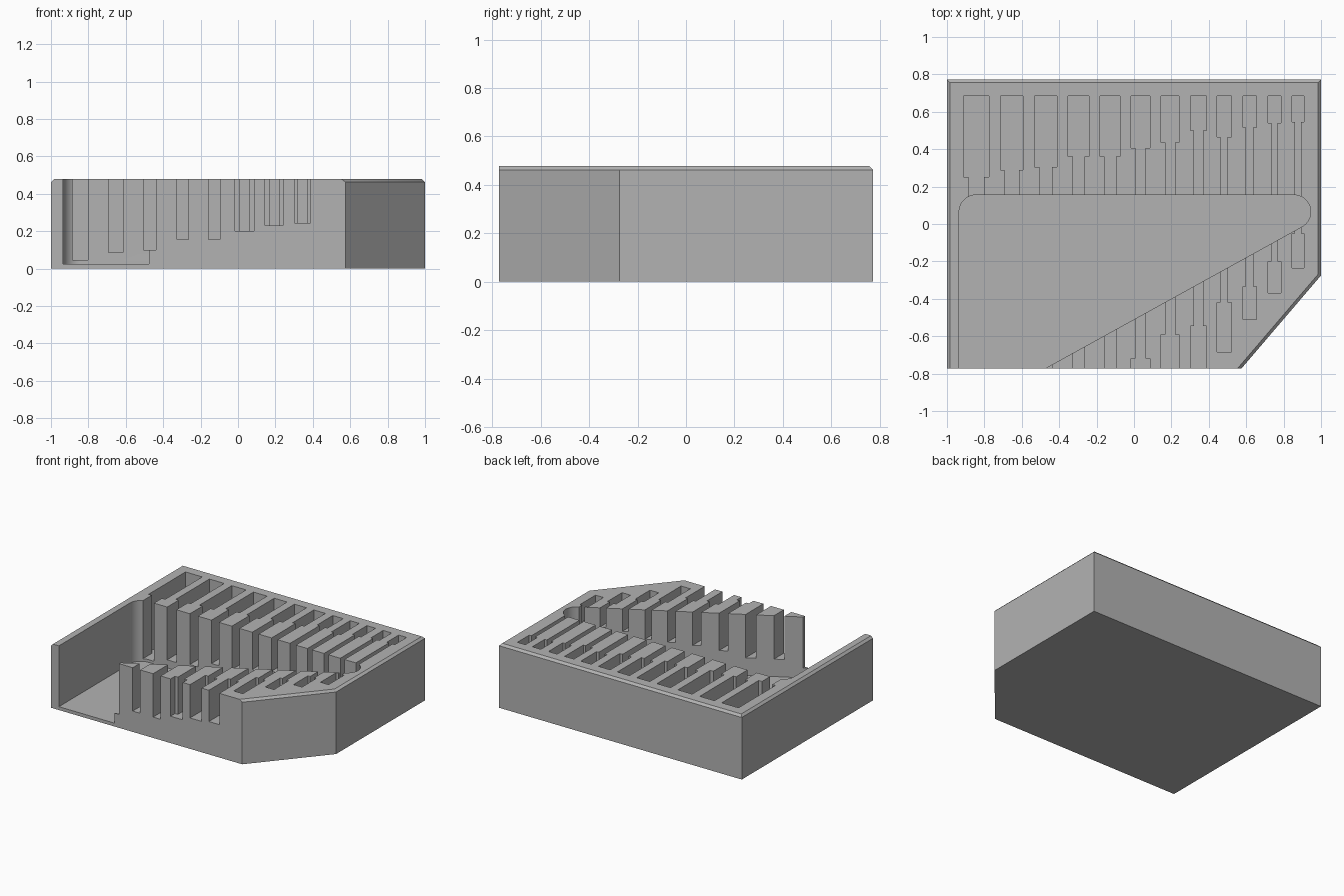
import bpy
import bmesh
import math

HEIGHT, FRONT, BACK = 0.478, -0.772, 0.772
OPEN = -0.9        # slots with this end run out through the front wall
SLOT_BACK = 0.685

if "Cube" in bpy.data.objects:
    bpy.data.objects.remove(bpy.data.objects["Cube"])

grey = bpy.data.materials.new("plain_grey")
grey.use_nodes = True
colour = (0.45, 0.45, 0.45, 1)
grey.diffuse_color = colour
grey.node_tree.nodes["Principled BSDF"].inputs["Base Color"].default_value = colour


def add_prism(bm, outline, z0, z1):
    """Extrude a closed outline from z0 to z1."""
    base = bm.faces.new([bm.verts.new((x, y, z0)) for x, y in outline])
    moved = bmesh.ops.extrude_face_region(bm, geom=[base], use_keep_orig=True)["geom"]
    for v in moved:
        if isinstance(v, bmesh.types.BMVert):
            v.co.z = z1


def make_object(name, bm):
    bmesh.ops.recalc_face_normals(bm, faces=bm.faces)
    mesh = bpy.data.meshes.new(name)
    bm.to_mesh(mesh)
    bm.free()
    mesh.materials.append(grey)
    obj = bpy.data.objects.new(name, mesh)
    bpy.context.collection.objects.link(obj)
    return obj


def arc(cx, cy, r, start, end, steps=20):
    angles = [math.radians(start + (end - start) * i / steps) for i in range(steps + 1)]
    return [(cx + r * math.cos(a), cy + r * math.sin(a)) for a in angles]


def cut(target, cutter):
    cutter.hide_render = True
    mod = target.modifiers.new("cut", 'BOOLEAN')
    mod.operation, mod.solver, mod.object = 'DIFFERENCE', 'EXACT', cutter
    bpy.context.view_layer.objects.active = target
    bpy.ops.object.modifier_apply(modifier=mod.name)
    bpy.data.objects.remove(cutter)


# Block with one clipped corner, chamfered on every top edge but the front
bm = bmesh.new()
add_prism(bm, [(-1, FRONT), (0.575, FRONT), (1, -0.275), (1, BACK), (-1, BACK)], 0, HEIGHT)
rim = [e for e in bm.edges
       if all(v.co.z > HEIGHT - 0.01 for v in e.verts)
       and not all(v.co.y < FRONT + 0.01 for v in e.verts)]
bmesh.ops.recalc_face_normals(bm, faces=bm.faces)
bmesh.ops.bevel(bm, geom=rim, offset=0.016, segments=1, affect='EDGES')
holder = make_object("holder_block", bm)

# Wedge-shaped hand pocket, open at the front
bm = bmesh.new()
slope = math.degrees(math.atan2(0.758, 1.373))
outline = [(-0.935, -0.9), (-0.707, -0.9)]
outline += arc(0.855, 0.065, 0.09, slope - 90, 90)
outline += arc(-0.845, 0.065, 0.09, 90, 180)
add_prism(bm, outline, 0.025, 0.6)
cut(holder, make_object("pocket_cutter", bm))

# Slots: centre x, wide half, narrow half, back shoulder y, front shoulder y, front end y, floor z
slots = [
    (-0.843, 0.069, 0.042, 0.25, None, OPEN, 0.045),
    (-0.654, 0.061, 0.038, 0.29, None, OPEN, 0.085),
    (-0.472, 0.059, 0.033, 0.305, None, OPEN, 0.1),
    (-0.296, 0.056, 0.031, 0.36, None, OPEN, 0.155),
    (-0.128, 0.053, 0.031, 0.36, None, OPEN, 0.155),
    (0.035, 0.05, 0.026, 0.405, -0.72, OPEN, 0.2),
    (0.193, 0.048, 0.025, 0.435, -0.59, OPEN, 0.23),
    (0.344, 0.043, 0.024, 0.5, -0.545, OPEN, 0.245),
    (0.482, 0.038, 0.019, 0.465, -0.42, -0.685, 0.26),
    (0.618, 0.036, 0.018, 0.515, -0.335, -0.51, 0.31),
    (0.751, 0.035, 0.017, 0.54, -0.2, -0.37, 0.335),
    (0.877, 0.033, 0.015, 0.545, -0.05, -0.235, 0.34),
]
bm = bmesh.new()
for x, wide, narrow, shoulder, front_shoulder, end, floor in slots:
    side = [(wide, SLOT_BACK), (wide, shoulder), (narrow, shoulder)]
    if front_shoulder is None:
        side += [(narrow, end)]
    else:
        side += [(narrow, front_shoulder), (wide, front_shoulder), (wide, end)]
    outline = [(x + dx, y) for dx, y in side]
    outline += [(x - dx, y) for dx, y in reversed(side)]
    add_prism(bm, outline, floor, 0.6)
cut(holder, make_object("slot_cutter", bm))

# Smooth only the rounded pocket ends
bpy.ops.object.select_all(action='DESELECT')
holder.select_set(True)
bpy.context.view_layer.objects.active = holder
bpy.ops.object.shade_smooth_by_angle(angle=math.radians(30))
